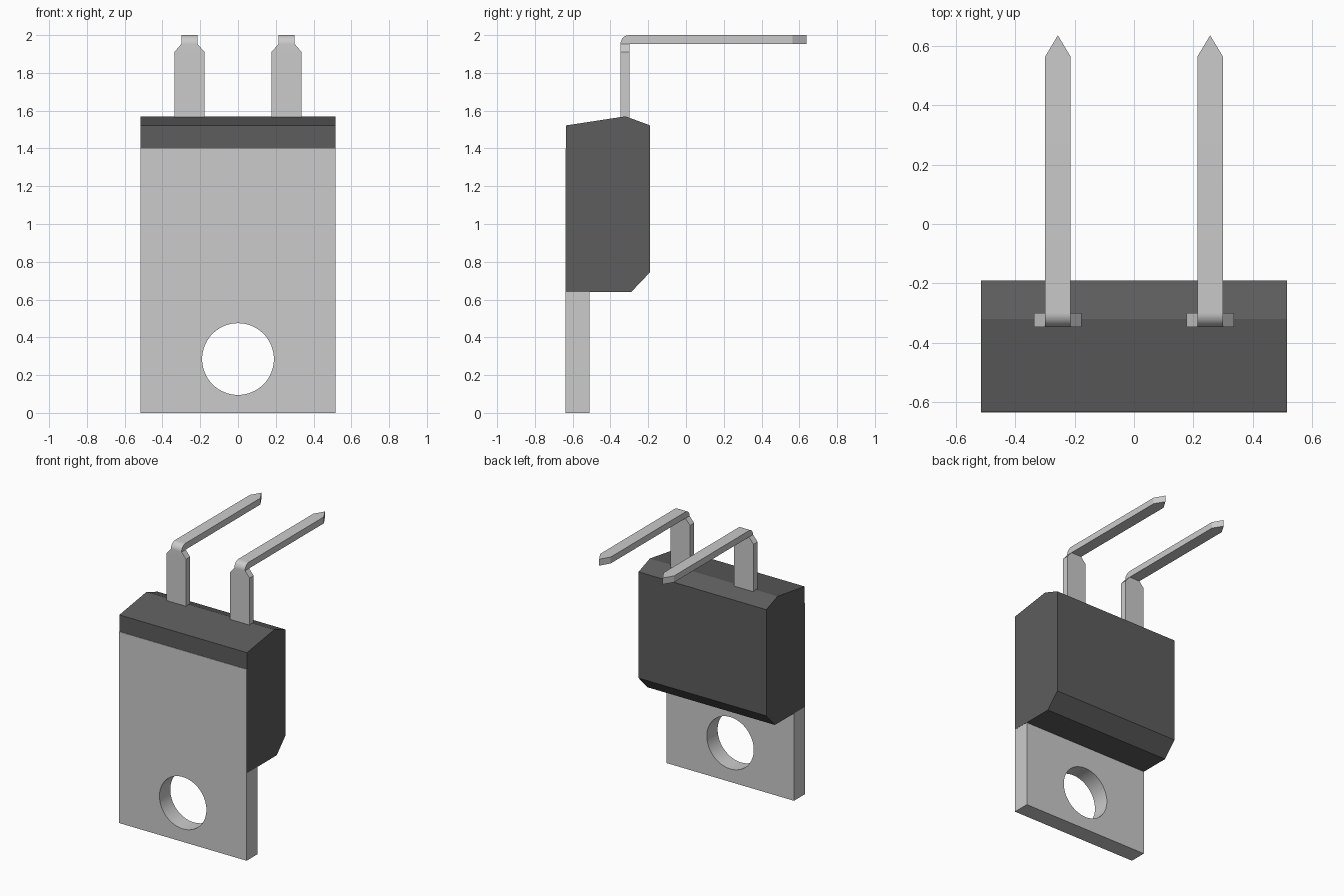
import bpy, bmesh, math

if "Cube" in bpy.data.objects:
    bpy.data.objects.remove(bpy.data.objects["Cube"])


def material(name, rgb):
    m = bpy.data.materials.new(name)
    m.diffuse_color = (*rgb, 1)
    m.use_nodes = True
    m.node_tree.nodes["Principled BSDF"].inputs["Base Color"].default_value = m.diffuse_color
    return m


metal = material("metal", (0.58, 0.58, 0.55))
plastic = material("plastic", (0.11, 0.11, 0.11))


def finish(bm, name, mat):
    bmesh.ops.remove_doubles(bm, verts=bm.verts[:], dist=1e-5)
    bmesh.ops.recalc_face_normals(bm, faces=bm.faces[:])
    me = bpy.data.meshes.new(name)
    bm.to_mesh(me)
    bm.free()
    ob = bpy.data.objects.new(name, me)
    bpy.context.collection.objects.link(ob)
    me.materials.append(mat)
    return ob


def loft(rings, name, mat):
    """Skin a list of equal-length closed rings and cap both ends."""
    bm = bmesh.new()
    vs = [[bm.verts.new(p) for p in r] for r in rings]
    n = len(rings[0])
    for a, b in zip(vs, vs[1:]):
        for i in range(n):
            j = (i + 1) % n
            bm.faces.new((a[i], a[j], b[j], b[i]))
    bm.faces.new(vs[0])
    bm.faces.new(vs[-1])
    return finish(bm, name, mat)


def smooth(ob):
    bpy.ops.object.select_all(action='DESELECT')
    ob.select_set(True)
    bpy.context.view_layer.objects.active = ob
    bpy.ops.object.shade_smooth_by_angle(angle=math.radians(20))


# moulded body: side profile (y, z) extruded across x
W = 0.517
profile = [(-0.634, 0.64), (-0.29, 0.64), (-0.19, 0.745),
           (-0.19, 1.522), (-0.32, 1.57), (-0.634, 1.522)]
loft([[(x, y, z) for y, z in profile] for x in (-W, W)], "body", plastic)

# metal mounting tab, slightly proud of the body front
rect = [(-0.637, 0), (-0.512, 0), (-0.512, 1.40), (-0.637, 1.40)]
tab = loft([[(x, y, z) for y, z in rect] for x in (-W + 0.001, W - 0.001)],
           "mounting_tab", metal)

# round screw hole through the tab
bpy.ops.mesh.primitive_cylinder_add(vertices=64, radius=0.19, depth=0.4,
                                    location=(0, -0.575, 0.285),
                                    rotation=(math.pi / 2, 0, 0))
cutter = bpy.context.object
cutter.name = "hole_cutter"
cutter.hide_render = True
hole = tab.modifiers.new("hole", 'BOOLEAN')
hole.operation = 'DIFFERENCE'
hole.solver = 'EXACT'
hole.object = cutter
bpy.context.view_layer.objects.active = tab
bpy.ops.object.modifier_apply(modifier="hole")
bpy.data.objects.remove(cutter)
smooth(tab)

# bent lead: stations of (outer yz, inner yz, half width) along its path
CX, T, WIDE, THIN = 0.257, 0.047, 0.08, 0.043
by, bz = -0.30, 1.953
stations = [((by - T, z), (by, z), h)
            for z, h in ((1.54, WIDE), (1.91, WIDE))]
for i in range(11):
    a = math.pi / 2 * i / 10
    stations.append(((by - T * math.cos(a), bz + T * math.sin(a)), (by, bz), THIN))
stations += [((y, bz + T), (y, bz), h) for y, h in ((0.565, THIN), (0.637, 0.0))]
rings = [[(CX - h, *o), (CX + h, *o), (CX + h, *i), (CX - h, *i)]
         for o, i, h in stations]
# the tip ring collapses to an edge, so it closes itself
lead = loft(rings, "leads", metal)
smooth(lead)
lead.modifiers.new("pair", 'MIRROR')
